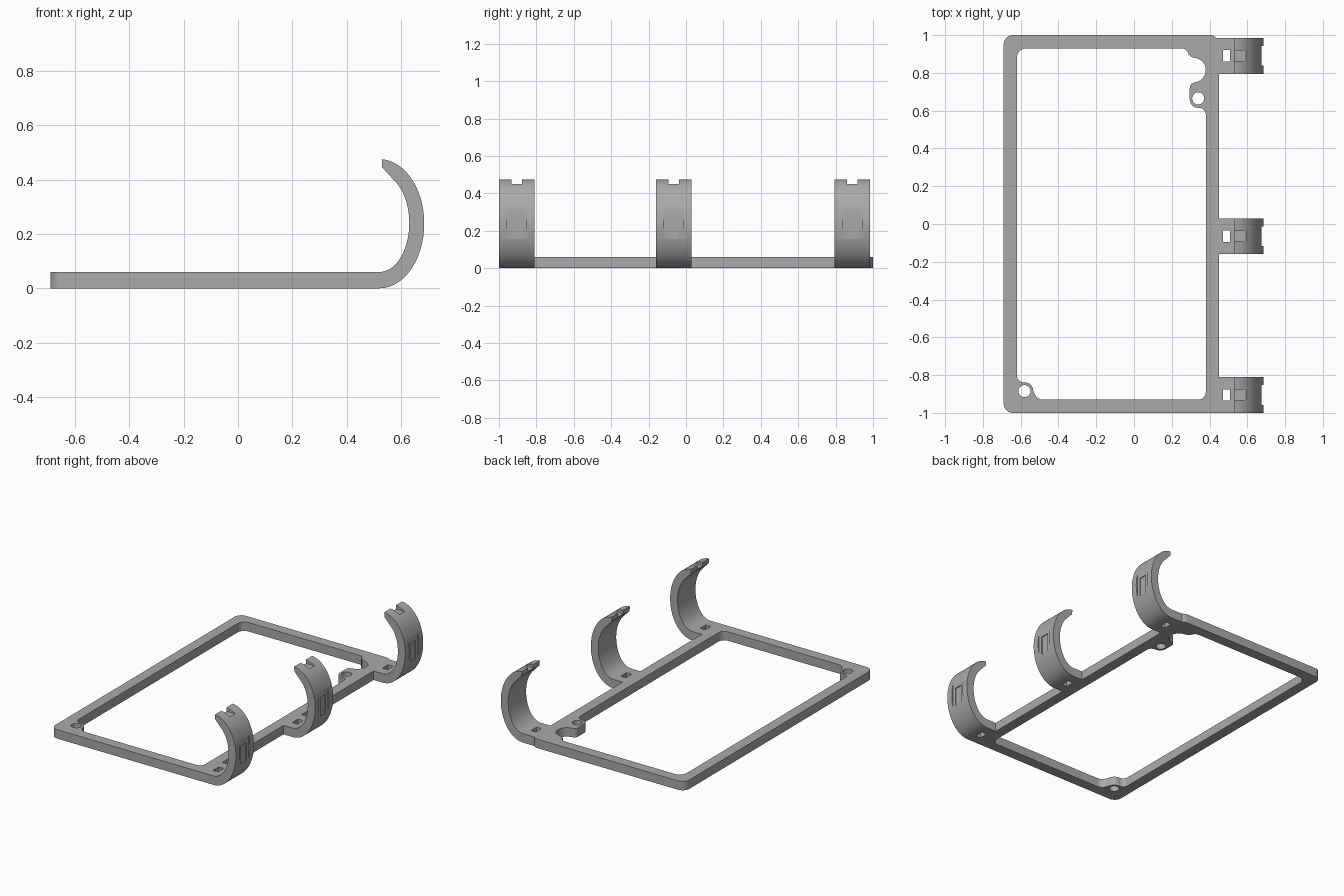
import bpy, bmesh
from math import cos, sin, radians

cube = bpy.data.objects.get("Cube")
if cube:
    bpy.data.objects.remove(cube, do_unlink=True)

grey = bpy.data.materials.new("plain grey")
grey.use_nodes = True
COLOUR = (0.4, 0.4, 0.4, 1)
grey.diffuse_color = COLOUR
grey.node_tree.nodes["Principled BSDF"].inputs["Base Color"].default_value = COLOUR

THICK = 0.06
TAB_END = 0.52
HOOK_HALF = 0.095
HOOK_Y = (-0.905, -0.065, 0.89)


def arc(cx, cy, rx, start, end, ry=None, steps=10):
    ry = rx if ry is None else ry
    angles = [radians(start + (end - start) * i / steps) for i in range(steps + 1)]
    return [(cx + rx * cos(a), cy + ry * sin(a)) for a in angles]


def rect(x0, x1, y0, y1):
    return [(x0, y0), (x1, y0), (x1, y1), (x0, y1)]


def plate(name, loops, depth):
    """Filled outline with holes, extruded from 0 to depth."""
    curve = bpy.data.curves.new(name + " outline", "CURVE")
    curve.dimensions = "2D"
    curve.fill_mode = "BOTH"
    curve.extrude = depth / 2
    for points in loops:
        spline = curve.splines.new("POLY")
        spline.points.add(len(points) - 1)
        for p, (x, y) in zip(spline.points, points):
            p.co = (x, y, 0, 1)
        spline.use_cyclic_u = True
    temp = bpy.data.objects.new(name + " outline", curve)
    bpy.context.collection.objects.link(temp)
    bpy.context.view_layer.update()
    evaluated = temp.evaluated_get(bpy.context.evaluated_depsgraph_get())
    mesh = bpy.data.meshes.new_from_object(evaluated)
    bpy.data.objects.remove(temp, do_unlink=True)
    bm = bmesh.new()
    bm.from_mesh(mesh)
    bmesh.ops.remove_doubles(bm, verts=bm.verts, dist=0.0002)
    bmesh.ops.translate(bm, verts=bm.verts, vec=(0, 0, depth / 2))
    bmesh.ops.recalc_face_normals(bm, faces=bm.faces)
    bm.to_mesh(mesh)
    bm.free()
    mesh.name = name
    mesh.materials.clear()
    mesh.materials.append(grey)
    obj = bpy.data.objects.new(name, mesh)
    bpy.context.collection.objects.link(obj)
    return obj


def smooth(obj):
    bpy.ops.object.select_all(action="DESELECT")
    obj.select_set(True)
    bpy.context.view_layer.objects.active = obj
    bpy.ops.object.shade_smooth_by_angle(angle=radians(30))


def cut(obj, name, xs, ys, zs):
    """Subtract a box given by its ranges."""
    bpy.ops.mesh.primitive_cube_add(size=1, location=[sum(r) / 2 for r in (xs, ys, zs)])
    box = bpy.context.object
    box.name = name
    box.scale = [r[1] - r[0] for r in (xs, ys, zs)]
    box.hide_render = True
    mod = obj.modifiers.new(name, "BOOLEAN")
    mod.object = box
    mod.solver = "EXACT"
    bpy.context.view_layer.objects.active = obj
    bpy.ops.object.modifier_apply(modifier=mod.name)
    bpy.data.objects.remove(box, do_unlink=True)


# Frame outline: rounded left corners, three tabs on the right
outer = arc(-0.64, 0.95, 0.05, 90, 180) + arc(-0.64, -0.95, 0.05, 180, 270)
for y in HOOK_Y:
    low, high = y - HOOK_HALF, y + HOOK_HALF
    if y > HOOK_Y[0]:
        outer.append((0.45, low))
    outer += [(TAB_END, low), (TAB_END, high)]
    if y < HOOK_Y[-1]:
        outer.append((0.45, high))
outer += [(0.435, 0.985)] + arc(0.40, 0.95, 0.05, 45, 90, steps=5)

# Opening: rounded corners with a screw boss at two of them
opening = arc(-0.57, 0.88, 0.05, 180, 90)
opening += arc(0.25, 0.89, 0.04, 90, 0)
opening += arc(0.32, 0.91, 0.03, 180, 270, steps=6)
opening += arc(0.315, 0.815, 0.065, 80, -75, steps=14)
opening += arc(0.325, 0.72, 0.03, 90, 180, steps=6)
opening += arc(0.34, 0.66, 0.045, 180, 270, steps=8)
opening += arc(0.345, 0.58, 0.035, 90, 0, steps=6)
opening += arc(0.34, -0.89, 0.04, 0, -90)
opening += arc(-0.48, -0.88, 0.05, 270, 200, steps=8)
opening += arc(-0.58, -0.885, 0.047, 0, 90, steps=8)
opening += arc(-0.585, -0.803, 0.035, 270, 180, steps=6)

loops = [outer, opening]
loops += [arc(x, y, 0.032, 0, 345, steps=23) for x, y in ((0.34, 0.665), (-0.58, -0.885))]
loops += [rect(0.47, 0.507, y - 0.03, y + 0.03) for y in HOOK_Y]
smooth(plate("frame", loops, THICK))

# Hooks: curved strap profile stood upright, with tip notch and outer recess
profile = arc(TAB_END, 0.2375, 0.165, -90, 87, ry=0.2375, steps=40)
profile += [(0.53, 0.445)]
profile += arc(TAB_END, 0.24, 0.11, 59, -90, ry=0.18, steps=36)
for label, y in zip(("front", "middle", "back"), HOOK_Y):
    hook = plate(label + "_hook", [profile], 2 * HOOK_HALF)
    for v in hook.data.vertices:
        x, z, d = v.co
        v.co = (x, y + HOOK_HALF - d, z)
    cut(hook, "tip notch", (0.5, 0.62), (y - 0.028, y + 0.028), (0.45, 0.5))
    cut(hook, "outer recess", (0.676, 0.7), (y - 0.052, y + 0.052), (0.1, 0.4))
    cut(hook, "recess slot", (0.67, 0.7), (y - 0.028, y + 0.028), (0.155, 0.28))
    smooth(hook)
